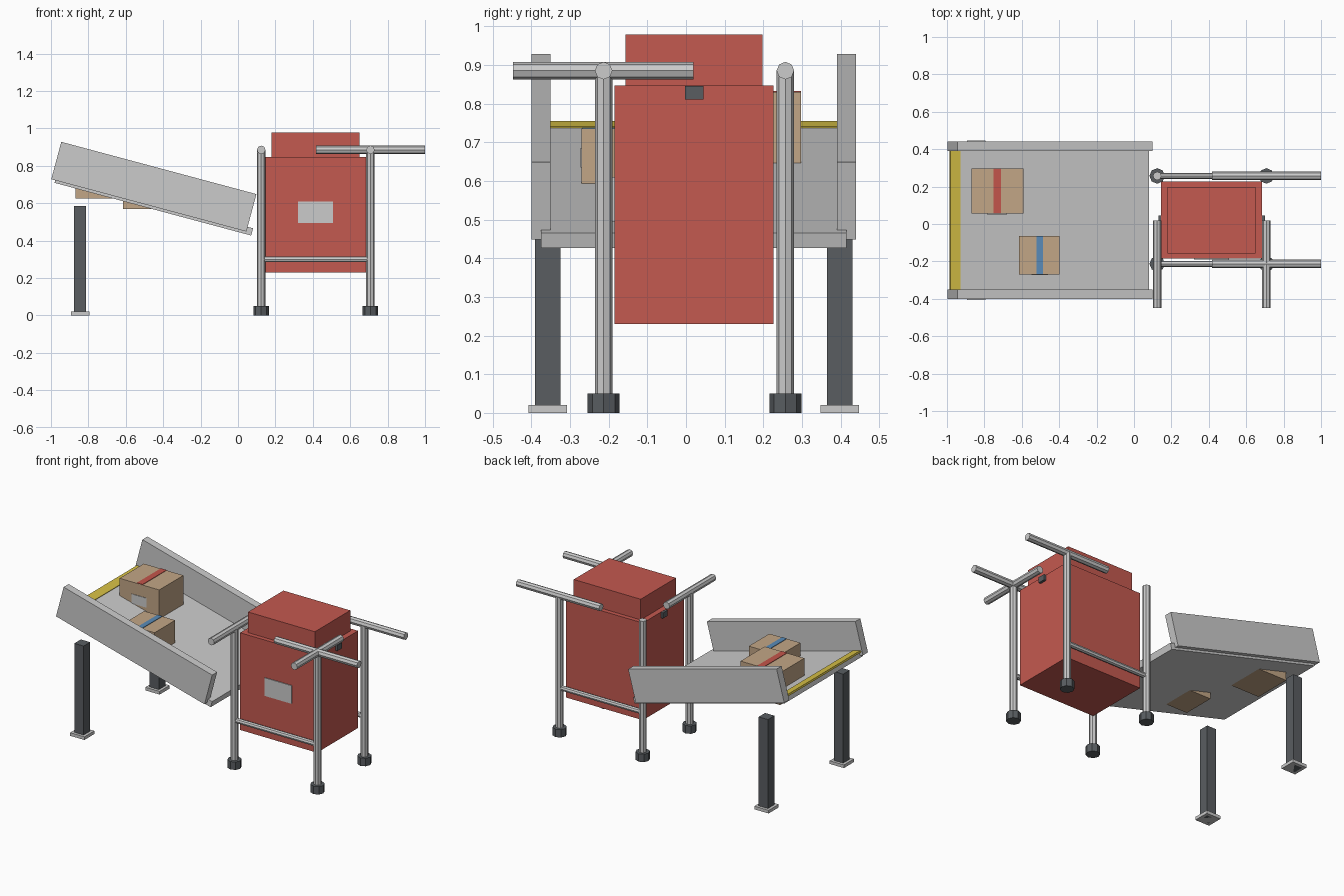
import bpy
from math import radians, sin, cos, pi
from mathutils import Vector

if "Cube" in bpy.data.objects:
    bpy.data.objects.remove(bpy.data.objects["Cube"])

TILT = radians(15)


def material(name, rgb):
    m = bpy.data.materials.new(name)
    m.diffuse_color = (*rgb, 1)
    m.use_nodes = True
    m.node_tree.nodes["Principled BSDF"].inputs["Base Color"].default_value = m.diffuse_color
    return m


RED = material("red_paint", (0.55, 0.10, 0.08))
CARD = material("cardboard", (0.54, 0.38, 0.24))
YELLOW = material("yellow_paint", (0.68, 0.53, 0.06))
BLUE = material("blue_tape", (0.10, 0.26, 0.48))
TAPE_RED = material("red_tape", (0.55, 0.09, 0.07))
DARK = material("dark_grey", (0.10, 0.11, 0.12))
PALE = material("pale_label", (0.62, 0.63, 0.60))


def box(name, center, size, mat=None, tilt=0):
    bpy.ops.mesh.primitive_cube_add(size=1, location=center, rotation=(0, tilt, 0))
    o = bpy.context.object
    o.name = name
    o.scale = size
    if mat:
        o.data.materials.append(mat)
    return o


def span(name, x, y, z, mat=None):
    """Box given by its extent on each axis."""
    ext = (x, y, z)
    return box(name, [(a + b) / 2 for a, b in ext], [b - a for a, b in ext], mat)


def rod(name, start, end, r, mat=None):
    """Eight-sided bar between two points."""
    a, b = Vector(start), Vector(end)
    d = b - a
    bpy.ops.mesh.primitive_cylinder_add(vertices=8, radius=r, depth=d.length,
                                        location=(a + b) / 2)
    o = bpy.context.object
    o.name = name
    o.rotation_euler = (0, pi / 2, 0) if d.x else (pi / 2, 0, 0) if d.y else (0, 0, 0)
    if mat:
        o.data.materials.append(mat)
    return o


# Sloping chute: bed, yellow edge strip and side walls
MID_Y = 0.02
box("chute_bed", (-0.45, MID_Y, 0.587), (1.088, 0.79, 0.04), tilt=TILT)
box("chute_edge_strip", (-0.957, MID_Y, 0.742), (0.055, 0.75, 0.012), YELLOW, TILT)
for side, s in (("front", -1), ("back", 1)):
    box(f"chute_wall_{side}", (-0.45, MID_Y + s * 0.395, 0.688),
        (1.08, 0.05, 0.207), tilt=TILT)
    # Support legs with foot plates
    y = MID_Y + s * 0.3775
    box(f"chute_leg_{side}", (-0.844, y, 0.2925), (0.065, 0.065, 0.585), DARK)
    box(f"chute_foot_{side}", (-0.844, y, 0.01), (0.10, 0.10, 0.02))


# Parcels with tape and a front label
def parcel(name, x, y, z, tape_x, tape_mat, label_x, label_z):
    span(name, x, y, z, CARD)
    span(name + "_tape", tape_x, (y[0] + 0.001, y[1] - 0.001),
         (z[1] - 0.002, z[1] + 0.003), tape_mat)
    span(name + "_label", label_x, (y[0] - 0.003, y[0] + 0.002), label_z, PALE)


parcel("large_parcel", (-0.87, -0.592), (0.055, 0.298), (0.625, 0.83),
       (-0.75, -0.71), TAPE_RED, (-0.785, -0.68), (0.695, 0.755))
parcel("small_parcel", (-0.615, -0.397), (-0.27, -0.063), (0.57, 0.735),
       (-0.52, -0.487), BLUE, (-0.547, -0.46), (0.635, 0.685))

# Red cabinet with raised lid, label and side latches
span("cabinet_body", (0.145, 0.685), (-0.185, 0.226), (0.23, 0.847), RED)
span("cabinet_lid", (0.18, 0.65), (-0.157, 0.198), (0.84, 0.978), RED)
span("cabinet_label", (0.32, 0.508), (-0.19, -0.18), (0.495, 0.61), PALE)
span("latch_left", (0.13, 0.15), (-0.002, 0.045), (0.81, 0.846), DARK)
span("latch_right", (0.68, 0.70), (-0.002, 0.045), (0.81, 0.846), DARK)

# Tubular frame: posts, rubber feet, lower rails and top bars
XS = (("left", 0.124), ("right", 0.708))
YS = (("front", -0.213), ("back", 0.257))
R = 0.0228
for xn, x in XS:
    for yn, y in YS:
        rod(f"post_{xn}_{yn}", (x, y, 0.01), (x, y, 0.885), R)
        rod(f"post_foot_{xn}_{yn}", (x, y, 0), (x, y, 0.05), 0.0415, DARK)
    rod(f"top_cross_bar_{xn}", (x, -0.448, 0.885), (x, 0.02, 0.885), R)
for yn, y in YS:
    rod(f"lower_rail_{yn}", (XS[0][1], y, 0.30), (XS[1][1], y, 0.30), 0.016)
    rod(f"top_long_bar_{yn}", (0.416, y, 0.885), (1.0, y, 0.885), R)
